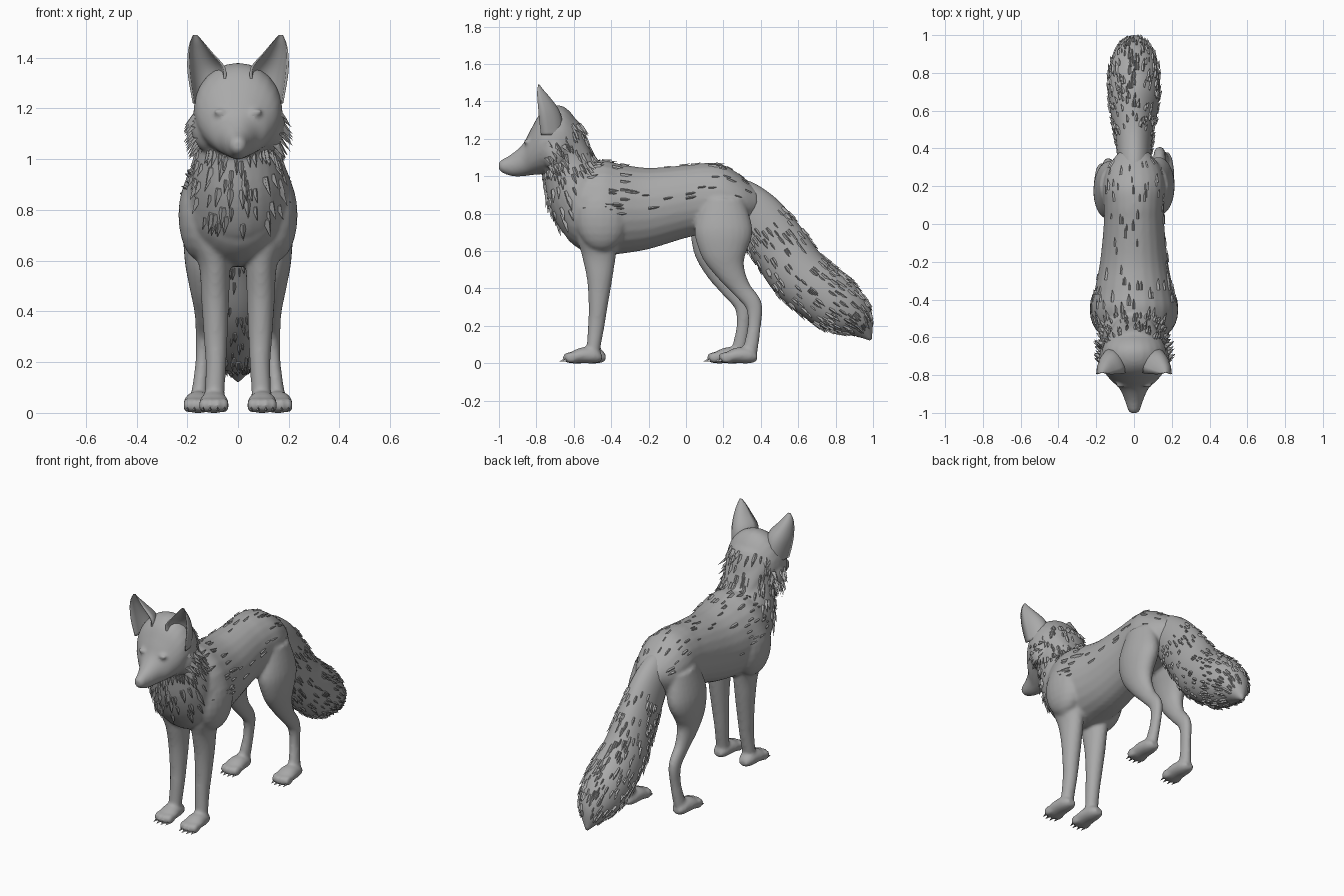
import bpy, bmesh, math, random
from mathutils import Vector, Matrix

if "Cube" in bpy.data.objects:
    bpy.data.objects.remove(bpy.data.objects["Cube"])

random.seed(4)
X = Vector((1, 0, 0))
SEG = 24
grey = bpy.data.materials.new("grey_fur")
grey.diffuse_color = (0.4, 0.4, 0.4, 1)
grey.use_nodes = True
grey.node_tree.nodes["Principled BSDF"].inputs["Base Color"].default_value = grey.diffuse_color


def finish(bm, name, smooth=True):
    bmesh.ops.recalc_face_normals(bm, faces=bm.faces)
    me = bpy.data.meshes.new(name)
    bm.to_mesh(me)
    bm.free()
    me.materials.append(grey)
    for p in me.polygons:
        p.use_smooth = smooth
    ob = bpy.data.objects.new(name, me)
    bpy.context.collection.objects.link(ob)
    return ob


def dense(st, k=5):
    """Catmull-Rom interpolation of station tuples."""
    out = []
    for i in range(len(st) - 1):
        a, b, c, d = (st[max(0, min(len(st) - 1, i + j))] for j in (-1, 0, 1, 2))
        for s in range(k):
            t = s / k
            out.append([0.5 * (2 * q + (r - p) * t + (2 * p - 5 * q + 4 * r - u) * t * t
                               + (3 * q - p - 3 * r + u) * t ** 3)
                        for p, q, r, u in zip(a, b, c, d)])
    return out + [list(st[-1])]


def skin(bm, loops):
    rows = [[bm.verts.new(p) for p in lp] for lp in loops]
    n = len(rows[0])
    for a, b in zip(rows, rows[1:]):
        for i in range(n):
            bm.faces.new((a[i], a[(i + 1) % n], b[(i + 1) % n], b[i]))
    bm.faces.new(rows[0])
    bm.faces.new(rows[-1])


def loft(bm, stations, upright=False):
    """Stations are x, y, z, half width, half depth; returns frames for fur."""
    d = dense(stations)
    frames = []
    for i, (x, y, z, rx, rd) in enumerate(d):
        p, q = d[max(0, i - 1)], d[min(len(d) - 1, i + 1)]
        t = Vector((0, 1, 0)) if upright else Vector((0, q[1] - p[1], q[2] - p[2])).normalized()
        frames.append((Vector((x, y, z)), X.cross(t), t, max(rx, .003), max(rd, .003)))
    skin(bm, [[c + X * (rx * math.cos(a)) + n * (rd * math.sin(a))
               for a in (2 * math.pi * s / SEG for s in range(SEG))]
              for c, n, t, rx, rd in frames])
    return frames


def spans(rows, x=0):
    """Rows of y, bottom, top, half width to upright stations."""
    return [(x, y, (lo + hi) / 2, w, (hi - lo) / 2) for y, lo, hi, w in rows]


def ball(bm, c, r):
    bmesh.ops.create_uvsphere(bm, u_segments=20, v_segments=12, radius=1,
                              matrix=Matrix.Translation(c) @ Matrix.Diagonal((*r, 1)))


def tuft(bm, p, along, normal, length, width, lift=.3):
    """One pointed lock of fur lying on the surface."""
    side = along.cross(normal).normalized() * width
    base = p - normal * .012
    v = [bm.verts.new(q) for q in (base - side, base + side, p + normal * width * .4,
                                   p + along * length + normal * length * lift)]
    for f in ((0, 1, 2), (0, 2, 3), (1, 3, 2), (0, 3, 1)):
        bm.faces.new([v[i] for i in f])


def fur(bm, frames, count, lo, hi, a0, a1, length, width, lift=.25):
    for _ in range(count):
        i = int((lo + (hi - lo) * random.random()) * (len(frames) - 1))
        c, n, t, rx, rd = frames[i]
        a = math.radians(random.uniform(a0, a1))
        p = c + X * (rx * math.cos(a)) + n * (rd * math.sin(a))
        nrm = (X * (math.cos(a) / rx) + n * (math.sin(a) / rd)).normalized()
        c2, n2, _, rx2, rd2 = frames[min(i + 1, len(frames) - 1)]
        along = c2 + X * (rx2 * math.cos(a)) + n2 * (rd2 * math.sin(a)) - p
        along = along.normalized() if along.length > 1e-5 else t
        s = random.uniform(.7, 1.25)
        tuft(bm, p, along, nrm, length * s, width * s, lift)


# Torso, neck and head
bm = bmesh.new()
torso = loft(bm, spans([
    (-.67, .74, .88, .09), (-.63, .66, .98, .15), (-.55, .60, 1.06, .20),
    (-.45, .575, 1.085, .222), (-.35, .585, 1.065, .208), (-.2, .61, 1.045, .18),
    (0, .67, 1.06, .16), (.1, .69, 1.07, .16), (.2, .70, 1.06, .165),
    (.3, .72, 1.0, .14), (.38, .79, .93, .08)]), True)
neck = loft(bm, [(0, -.68, 1.26, .14, .11), (0, -.66, 1.2, .15, .125), (0, -.63, 1.07, .155, .14),
                 (0, -.57, .92, .185, .18), (0, -.50, .80, .19, .19), (0, -.46, .74, .15, .15)])
head = loft(bm, spans([
    (-1.0, 1.035, 1.075, .02), (-.985, 1.02, 1.088, .032), (-.93, 1.0, 1.12, .05),
    (-.87, 1.0, 1.175, .078), (-.83, 1.005, 1.25, .12), (-.78, 1.01, 1.335, .16),
    (-.72, 1.01, 1.375, .175), (-.65, 1.02, 1.37, .165), (-.58, 1.02, 1.29, .13),
    (-.5, 1.0, 1.12, .09)]), True)
ball(bm, (0, -.985, 1.065), (.026, .018, .02))

# Legs, paws and toes
claws = bmesh.new()
PAW = [(-.13, .012, .035, .035), (-.10, 0, .06, .056), (-.04, 0, .085, .056),
       (.03, 0, .08, .046), (.065, .012, .05, .028)]
for s in (1, -1):
    ball(bm, (s * .12, -.70, 1.13), (.066, .07, .10))          # cheek
    ball(bm, (s * .072, -.852, 1.185), (.024, .018, .013))     # eyelid
    ball(bm, (s * .15, -.45, .78), (.085, .14, .18))           # shoulder
    loft(bm, [(s * x, y, z, a, b) for x, y, z, a, b in (
        (.115, -.46, .85, .09, .12), (.11, -.47, .7, .085, .115), (.092, -.465, .58, .062, .092),
        (.09, -.462, .45, .055, .068), (.088, -.47, .3, .047, .05), (.087, -.48, .2, .041, .044),
        (.092, -.495, .08, .039, .037), (.095, -.50, .03, .042, .04))])
    back = 0 if s == 1 else -.06
    loft(bm, [(s * x, y + back * max(0, min(1, (.85 - z) / .4)), z, a, b) for x, y, z, a, b in (
        (.11, .20, .88, .07, .11), (.13, .2, .72, .083, .155), (.14, .205, .6, .07, .128),
        (.14, .235, .5, .052, .082), (.135, .295, .4, .037, .052), (.135, .362, .31, .032, .045),
        (.14, .365, .2, .028, .035), (.152, .345, .08, .032, .04), (.157, .33, .03, .036, .042))])
    for px, py in ((.095, -.515 + (.02 if s < 0 else 0)), (.157, .315 + back)):
        loft(bm, [(x, y + py, z, a, b) for x, y, z, a, b in spans(PAW, s * px)], True)
        for k in (-.042, -.015, .015, .042):
            ty = py - .115 + abs(k) * .4
            ball(bm, (s * px + k, ty, .03), (.017, .036, .03))
            tuft(claws, Vector((s * px + k, ty - .028, .022)), Vector((0, -1, -.5)).normalized(),
                 Vector((0, -.4, .9)).normalized(), .028, .007, 0)
body = finish(bm, "body_head_and_legs")
rm = body.modifiers.new("blend", 'REMESH')
rm.mode = 'VOXEL'
rm.voxel_size = .01
rm.use_smooth_shade = True
sm = body.modifiers.new("relax", 'SMOOTH')
sm.factor = .5
sm.iterations = 5
finish(claws, "claws", False)

# Ears: cupped shells open to the front
EAR = [(1.22, .07, .178, -.775, .12), (1.30, .05, .193, -.785, .125), (1.36, .05, .2, -.79, .11),
       (1.42, .10, .198, -.795, .07), (1.46, .134, .19, -.795, .035), (1.49, .16, .177, -.79, .006)]
for s, name in ((1, "right_ear"), (-1, "left_ear")):
    bm = bmesh.new()
    loops = []
    for z, x0, x1, y, d in dense(EAR, 4):
        arc = [math.pi * i / 9 for i in range(10)]
        mid, r = (x0 + x1) / 2, (x1 - x0) / 2
        outer = [(s * (mid + r * math.cos(a)), y + d * math.sin(a), z) for a in arc]
        inner = [(s * (mid + r * .86 * math.cos(a)), y + .003 + d * .7 * math.sin(a), z)
                 for a in reversed(arc)]
        loops.append(outer + inner)
    skin(bm, loops)
    finish(bm, name)

# Bushy tail
bm = bmesh.new()
tail = loft(bm, [(0, .22, .92, .06, .08), (0, .30, .87, .08, .115), (0, .385, .775, .092, .145),
                 (0, .495, .63, .105, .155), (0, .60, .48, .125, .16), (0, .72, .375, .137, .157),
                 (0, .83, .295, .13, .145), (0, .92, .22, .09, .095), (0, .988, .125, .006, .006)])
finish(bm, "tail")

# Fur locks on tail, neck, torso and cheeks
bm = bmesh.new()
fur(bm, tail, 420, .28, .92, 0, 360, .05, .013, .2)
finish(bm, "tail_fur", False)
bm = bmesh.new()
fur(bm, neck, 110, .05, .6, -20, 200, .055, .016, .2)
fur(bm, neck, 70, .35, .75, 200, 340, .065, .018, .25)
fur(bm, torso, 60, .2, .45, -10, 190, .055, .016, .12)
fur(bm, torso, 45, .45, .95, 0, 180, .05, .013, .1)
finish(bm, "neck_and_back_fur", False)
bm = bmesh.new()
for s in (1, -1):
    for i in range(34):
        a = math.radians(random.uniform(-65, 40))
        y = random.uniform(-.74, -.64)
        n = Vector((s * math.cos(a), .2, math.sin(a))).normalized()
        p = Vector((s * (.12 + .058 * math.cos(a)), y, 1.13 + .095 * math.sin(a)))
        along = Vector((s * .45, .4, -.8)).normalized()
        tuft(bm, p, along, n, random.uniform(.04, .065), .017, .2)
finish(bm, "cheek_fur", False)
